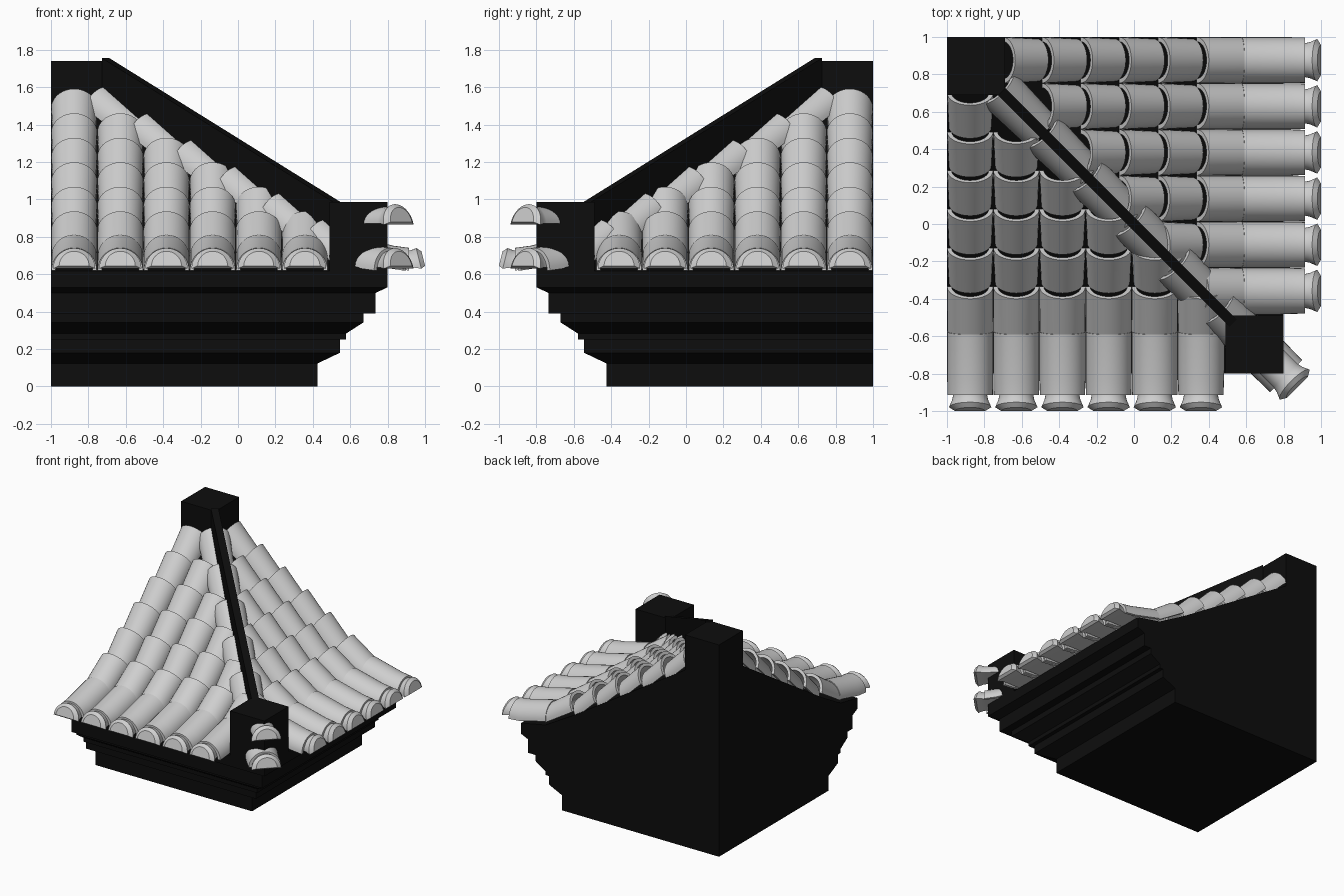
import bpy, bmesh
from math import sin, cos, pi, radians, sqrt
from mathutils import Matrix, Vector

cube = bpy.data.objects.get("Cube")
if cube:
    bpy.data.objects.remove(cube, do_unlink=True)


def make_material(name, value):
    mat = bpy.data.materials.new(name)
    mat.use_nodes = True
    colour = (value, value, value, 1)
    mat.diffuse_color = colour
    bsdf = mat.node_tree.nodes["Principled BSDF"]
    bsdf.inputs["Base Color"].default_value = colour
    bsdf.inputs["Roughness"].default_value = 0.8
    return mat


black = make_material("black structure", 0.004)
grey = make_material("pale grey tile", 0.62)


def finish(bm, name, mat, smooth=False):
    bmesh.ops.recalc_face_normals(bm, faces=bm.faces)
    mesh = bpy.data.meshes.new(name)
    bm.to_mesh(mesh)
    bm.free()
    mesh.materials.append(mat)
    obj = bpy.data.objects.new(name, mesh)
    bpy.context.collection.objects.link(obj)
    if smooth:
        bpy.ops.object.select_all(action='DESELECT')
        obj.select_set(True)
        bpy.context.view_layer.objects.active = obj
        bpy.ops.object.shade_smooth_by_angle(angle=radians(35))
    return obj


def loft(bm, rings):
    """Skin a list of equal point rings and close both ends."""
    loops = [[bm.verts.new(p) for p in ring] for ring in rings]
    n = len(loops[0])
    for a, b in zip(loops, loops[1:]):
        for i in range(n):
            j = (i + 1) % n
            bm.faces.new((a[i], a[j], b[j], b[i]))
    bm.faces.new(loops[0])
    bm.faces.new(loops[-1])


def arc(d, z, r, tilt, steps=18):
    """Half circle standing across the run, leaning outward by tilt degrees."""
    t = radians(tilt)
    pts = []
    for i in range(steps + 1):
        a = pi * i / steps
        h = r * sin(a)
        pts.append(Vector((d + h * sin(t), r * cos(a), z + h * cos(t))))
    return pts


def half_tube(bm, matrix, stations, wall=0.0):
    rings = []
    for d, z, r, tilt in stations:
        ring = arc(d, z, r, tilt)
        if wall:
            ring += arc(d, z, r - wall, tilt)[::-1]
        rings.append([matrix @ p for p in ring])
    loft(bm, rings)


def eave_cap(bm, matrix, out=0.0, up=0.0):
    """Narrow neck flaring into a closed, slightly domed end."""
    half_tube(bm, matrix, [(d + out, z + up, r, t) for d, z, r, t in (
        (0.75, 0.635, 0.09, 0), (0.91, 0.635, 0.09, 0), (0.94, 0.635, 0.096, -6),
        (0.98, 0.63, 0.113, -14), (1.0, 0.645, 0.08, -14))])


def eave_tile(bm, matrix, out=0.0):
    half_tube(bm, matrix, [(d + out, z, r, t) for d, z, r, t in (
        (0.575, 0.69, 0.123, 8), (0.82, 0.63, 0.123, 4),
        (0.915, 0.62, 0.121, 0))], 0.022)
    eave_cap(bm, matrix, out)


# Stepped cornice, body and roof bed, lofted from corner-anchored squares
profile = [(0.425, 0), (0.425, 0.123), (0.545, 0.18), (0.545, 0.25),
           (0.578, 0.25), (0.578, 0.283), (0.67, 0.342), (0.67, 0.39),
           (0.735, 0.39), (0.735, 0.5), (0.8, 0.53), (0.8, 0.617),
           (0.58, 0.66), (0.335, 0.8), (-0.69, 1.45)]
bm = bmesh.new()
loft(bm, [[(-1, -d, z), (d, -d, z), (d, 1, z), (-1, 1, z)] for d, z in profile])
finish(bm, "cornice_and_roof_bed", black)


# Peak pillar and corner post
def block(name, x0, x1, z0, z1):
    b = bmesh.new()
    loft(b, [[(x0, -x0, z), (x1, -x0, z), (x1, -x1, z), (x0, -x1, z)] for z in (z0, z1)])
    finish(b, name, black)


block("peak_pillar", -1, -0.69, 1.2, 1.74)
block("corner_post", 0.488, 0.8, 0.58, 0.985)

# Thin ridge fin along the hip
hip = Matrix.Rotation(radians(-45), 4, 'Z')
bm = bmesh.new()
outline = [(-1.0, 1.755), (0.75, 0.985), (0.75, 0.6), (-1.0, 1.2)]
loft(bm, [[hip @ Vector((d, t, z)) for d, z in outline] for t in (-0.028, 0.028)])
finish(bm, "hip_fin", black)

# Tile runs on both slopes: each column is one tile shorter toward the corner
STEP, RISE, SLOPE = 0.207, 0.131, 32
for side, angle, sign in (("front", -90, 1), ("right", 0, -1)):
    for col in range(6):
        x = -0.876 + 0.2468 * col
        place = (Matrix.Rotation(radians(angle), 4, 'Z')
                 @ Matrix.Translation((0, sign * x, 0)))
        bm = bmesh.new()
        eave_tile(bm, place)
        for k in range(6 - col):
            d, z = 0.335 - STEP * k, 0.832 + RISE * k
            top = (d, z, 0.123, SLOPE)
            if k == 0:
                low = (0.58, 0.68, 0.122, 8)
            else:
                low = (d + STEP - 0.025, z - RISE - 0.042, 0.114, SLOPE)
            half_tube(bm, place, [low, top], 0.024)
        finish(bm, f"{side}_tile_run_{col + 1}", grey, True)

# Hip tiles either side of the fin
bm = bmesh.new()
for k in range(6):
    d, z = (-0.735 + 0.235 * k) * sqrt(2), 1.49 - 0.142 * k
    half_tube(bm, hip, [(d + 0.315, z - 0.182, 0.11, 23), (d, z, 0.123, 23)], 0.024)
finish(bm, "hip_tiles", grey, True)

# Corner tiles pushing out of the post
bm = bmesh.new()
eave_tile(bm, hip, 0.235)
finish(bm, "lower_corner_tile", grey, True)
bm = bmesh.new()
eave_cap(bm, hip, 0.235, 0.235)
finish(bm, "upper_corner_tile", grey, True)
